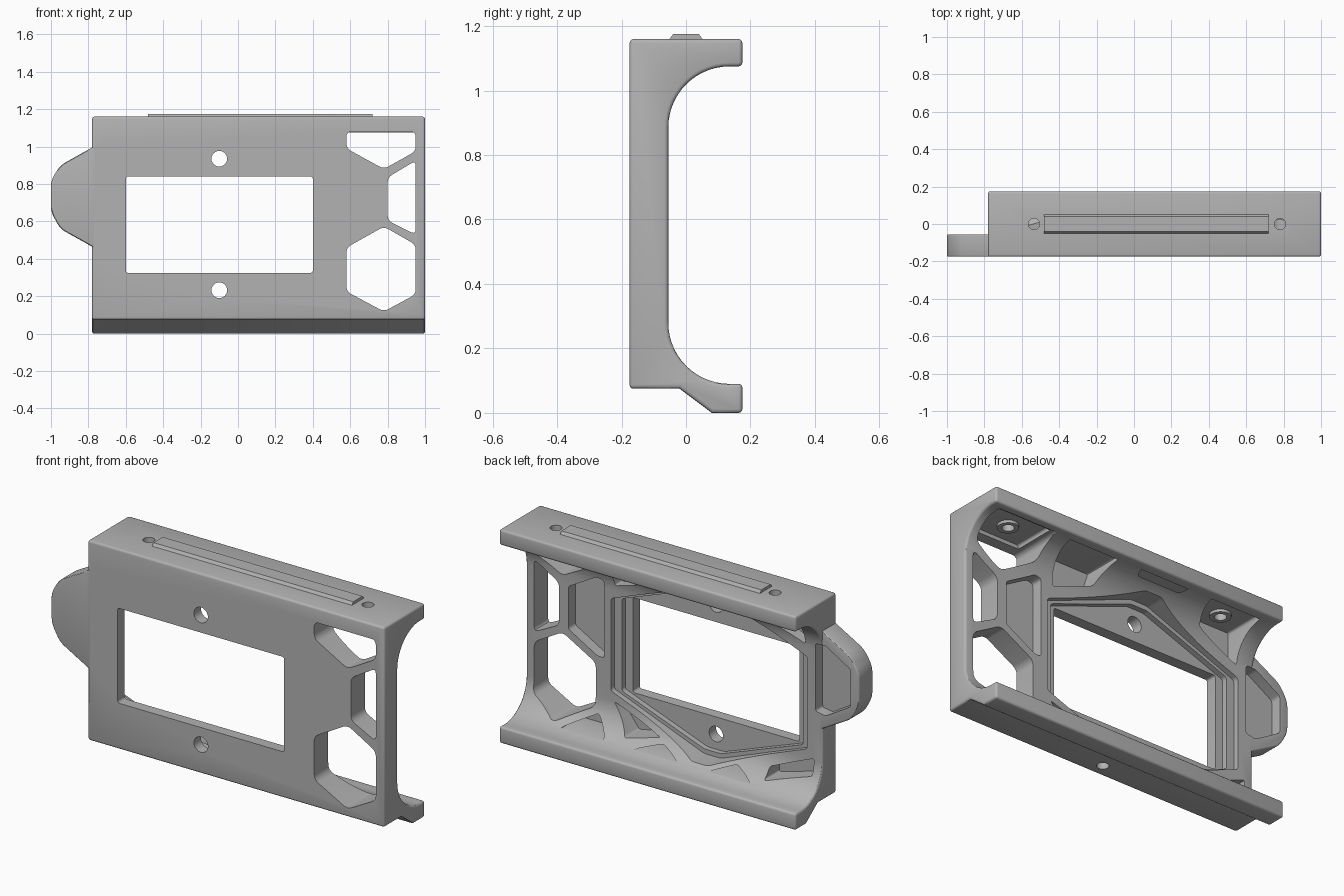
import bpy
import bmesh
import math

cube = bpy.data.objects.get("Cube")
if cube:
    bpy.data.objects.remove(cube, do_unlink=True)

grey = bpy.data.materials.new("plain grey")
grey.use_nodes = True
GREY = (0.45, 0.45, 0.45, 1)
grey.diffuse_color = GREY
grey.node_tree.nodes["Principled BSDF"].inputs["Base Color"].default_value = GREY

FRONT, BACK, FLOOR = -0.175, 0.175, -0.115
RIB_BACK = -0.055
LEFT, RIGHT = -0.78, 1.0


def prism(name, points, start, end, axis="y", radius=0.0):
    """Extrude a 2D outline along x, y or z, with optional rounded corners."""
    place = {"x": lambda a, b, d: (d, a, b),
             "y": lambda a, b, d: (a, d, b),
             "z": lambda a, b, d: (a, b, d)}[axis]
    bm = bmesh.new()
    bm.faces.new([bm.verts.new(place(a, b, start)) for a, b in points])
    if radius:
        bmesh.ops.bevel(bm, geom=bm.verts[:], offset=radius, segments=4,
                        profile=0.5, affect="VERTICES", clamp_overlap=True)
    ext = bmesh.ops.extrude_face_region(bm, geom=bm.faces[:])
    new = [v for v in ext["geom"] if isinstance(v, bmesh.types.BMVert)]
    bmesh.ops.translate(bm, verts=new, vec=place(0, 0, end - start))
    bmesh.ops.recalc_face_normals(bm, faces=bm.faces[:])
    mesh = bpy.data.meshes.new(name)
    bm.to_mesh(mesh)
    bm.free()
    mesh.materials.append(grey)
    obj = bpy.data.objects.new(name, mesh)
    bpy.context.collection.objects.link(obj)
    return obj


def circle(a, b, r, n=24):
    return [(a + r * math.cos(math.tau * i / n), b + r * math.sin(math.tau * i / n))
            for i in range(n)]


def bake(obj):
    """Replace the mesh with its modified result."""
    dg = bpy.context.evaluated_depsgraph_get()
    mesh = bpy.data.meshes.new_from_object(obj.evaluated_get(dg))
    obj.modifiers.clear()
    obj.data = mesh


def soften(obj, width=0.012):
    mod = obj.modifiers.new("edge rounding", "BEVEL")
    mod.width, mod.segments = width, 3
    mod.limit_method, mod.angle_limit = "ANGLE", math.radians(50)
    bake(obj)


def combine(other, operation):
    other.hide_render = True
    mod = body.modifiers.new("combine", "BOOLEAN")
    mod.operation, mod.object, mod.solver = operation, other, "EXACT"
    bake(body)
    bpy.data.objects.remove(other, do_unlink=True)


def cut(points, start=FLOOR, end=0.3, axis="y", radius=0.0):
    combine(prism("cutter", points, start, end, axis, radius), "DIFFERENCE")


def cove(cy, cz, ry, rz, a0, a1, n=14):
    angles = [math.radians(a0 + (a1 - a0) * i / n) for i in range(n + 1)]
    return [(cy + ry * math.cos(a), cz + rz * math.sin(a)) for a in angles]


# C-shaped housing section swept along its length
section = [(FRONT, 0.075), (-0.02, 0.075), (0.08, 0), (BACK, 0), (BACK, 0.09)]
section += cove(0.135, 0.28, 0.19, 0.19, 270, 180)
section += cove(0.135, 0.885, 0.19, 0.19, 180, 90)
section += [(BACK, 1.075), (BACK, 1.16), (FRONT, 1.16)]
body = prism("housing", section, LEFT, RIGHT, "x")
soften(body)

# side tab
tab = prism("tab", [(-0.70, 0.42), (-0.78, 0.465), (-0.95, 0.56), (-1, 0.65),
                    (-1, 0.82), (-0.95, 0.9), (-0.78, 0.995), (-0.70, 1.04)],
            FRONT, RIB_BACK, "y", 0.03)
soften(tab, 0.008)
combine(tab, "UNION")

# stepped hexagonal recess around the window
for side, low, depth in ((0.59, 0.125, -0.085), (0.545, 0.15, FLOOR)):
    mid = 0.5825
    drop = mid - low
    cut([(-0.1 + side, mid - 0.25), (-0.1 + side, mid + 0.25), (-0.05, mid + drop),
         (-0.15, mid + drop), (-0.1 - side, mid + 0.25), (-0.1 - side, mid - 0.25),
         (-0.15, low), (-0.05, low)], depth, 0.3, "y", 0.015)

# blind pockets between the ribs
pockets = [
    # beside the window, and in the tab
    [(0.745, 0.6), (0.745, 0.83), (0.57, 0.93), (0.53, 0.92), (0.53, 0.5), (0.57, 0.5)],
    [(-0.74, 0.55), (-0.74, 0.92), (-0.8, 0.92), (-0.95, 0.83), (-0.95, 0.63), (-0.8, 0.54)],
    # lower truss
    [(0.72, 0.11), (0.55, 0.2), (0.46, 0.11)],
    [(0.47, 0.28), (0.17, 0.175), (0.36, 0.135)],
    [(0.28, 0.11), (0.14, 0.155), (0.02, 0.11)],
    [(-0.17, 0.11), (-0.3, 0.16), (-0.42, 0.11)],
    [(-0.48, 0.13), (-0.48, 0.19), (-0.73, 0.29), (-0.73, 0.2)],
    # upper truss
    [(0.945, 1.1), (0.945, 1.03), (0.62, 1.03), (0.62, 1.1)],
    [(0.5, 1.1), (0.46, 0.91), (0.23, 0.985), (0.19, 1.1)],
    [(0.09, 1.1), (0.04, 1.065), (-0.22, 1.065), (-0.27, 1.1)],
    [(-0.37, 1.1), (-0.42, 1.0), (-0.68, 0.9), (-0.68, 1.1)],
]
for i, outline in enumerate(pockets):
    cut(outline, FLOOR, 0.12 if i > 6 else 0.3, "y", 0.012)

# window and open cells through the front
cut([(-0.6, 0.325), (0.4, 0.325), (0.4, 0.84), (-0.6, 0.84)], -0.3, 0.3, "y", 0.012)
for outline in (
        [(0.58, 1.08), (0.95, 1.08), (0.95, 0.975), (0.78, 0.88), (0.58, 0.99)],
        [(0.95, 0.925), (0.95, 0.53), (0.8, 0.605), (0.8, 0.835)],
        [(0.78, 0.572), (0.95, 0.475), (0.95, 0.21), (0.78, 0.118), (0.58, 0.225), (0.58, 0.46)]):
    cut(outline, -0.3, 0.13, "y", 0.025)

# screw holes in the face
for z in (0.935, 0.232):
    cut(circle(-0.1, z, 0.042), -0.3, 0.3)

# hollow bosses under the top flange, and the hole in the base
for x in (-0.535, 0.78):
    combine(prism("boss", circle(x, 0, 0.052), 1.085, 1.13, "z"), "UNION")
    cut(circle(x, 0, 0.03), 1.0, 1.3, "z")
cut(circle(0.11, -0.1, 0.03), 0.0, 0.15, "z")

# raised rail on the top
rail = prism("top_rail", [(-0.055, 1.155), (0.055, 1.155), (0.04, 1.175), (-0.04, 1.175)],
             -0.48, 0.72, "x")

for obj in (body, rail):
    bpy.ops.object.select_all(action="DESELECT")
    obj.select_set(True)
    bpy.context.view_layer.objects.active = obj
    bpy.ops.object.shade_smooth_by_angle(angle=math.radians(30))
